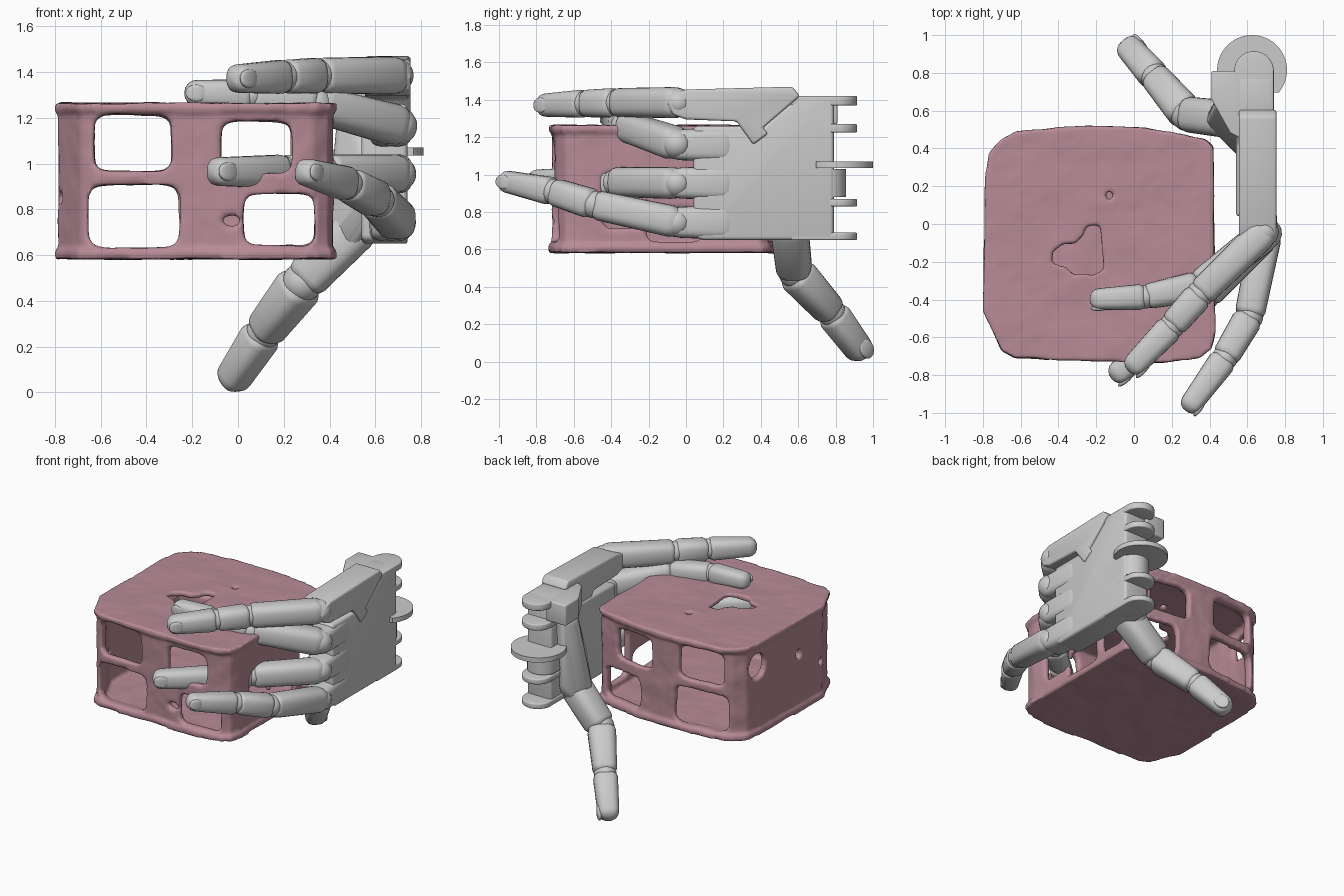
import bpy, bmesh, math
from mathutils import Vector

if "Cube" in bpy.data.objects:
    bpy.data.objects.remove(bpy.data.objects["Cube"])

Z = Vector((0, 0, 1))


def add_object(name, bm, angle=35, bevel=0):
    bmesh.ops.recalc_face_normals(bm, faces=bm.faces)
    me = bpy.data.meshes.new(name)
    bm.to_mesh(me)
    bm.free()
    ob = bpy.data.objects.new(name, me)
    bpy.context.collection.objects.link(ob)
    bpy.ops.object.select_all(action='DESELECT')
    ob.select_set(True)
    bpy.context.view_layer.objects.active = ob
    if bevel:
        m = ob.modifiers.new("bevel", 'BEVEL')
        m.width, m.segments = bevel, 3
        m.limit_method = 'ANGLE'
        bpy.ops.object.modifier_apply(modifier=m.name)
    bpy.ops.object.shade_smooth_by_angle(angle=math.radians(angle))
    return ob


def prism(bm, pts, lo, hi, axis):
    """Extrude a 2D outline along an axis (0 x, 1 y, 2 z)."""
    def place(a, b, t):
        return ((t, a, b), (a, t, b), (a, b, t))[axis]
    low = [bm.verts.new(place(a, b, lo)) for a, b in pts]
    high = [bm.verts.new(place(a, b, hi)) for a, b in pts]
    n = len(pts)
    bm.faces.new(low)
    bm.faces.new(high)
    for i in range(n):
        bm.faces.new((low[i], low[(i + 1) % n], high[(i + 1) % n], high[i]))


def spow(v, e):
    return math.copysign(abs(v) ** e, v)


def oval(cx, cy, w, h, e=0.35, n=32):
    """Rounded rectangle outline."""
    return [(cx + w / 2 * spow(math.cos(math.tau * i / n), e),
             cy + h / 2 * spow(math.sin(math.tau * i / n), e)) for i in range(n)]


def ball(c, d, r, scale=(1, 1, 1), e=0.7):
    """Points of a squarish ball whose pole points along d."""
    side = Z.cross(d).normalized()
    up = d.cross(side)
    out = []
    for i in range(9):
        la = -math.pi / 2 + math.pi * i / 8
        for j in range(24):
            lo = math.tau * j / 24
            out.append(c + r * (d * math.sin(la) * scale[0]
                       + math.cos(la) * (side * spow(math.cos(lo), e) * scale[1]
                                         + up * spow(math.sin(lo), e) * scale[2])))
    return out


def hull(bm, pts):
    vs = [bm.verts.new(p) for p in pts]
    bmesh.ops.remove_doubles(bm, verts=vs, dist=1e-5)
    vs = [v for v in vs if v.is_valid]
    res = bmesh.ops.convex_hull(bm, input=vs)
    junk = {v for v in res["geom_interior"] + res["geom_unused"]
            if isinstance(v, bmesh.types.BMVert)}
    bmesh.ops.delete(bm, geom=list(junk), context='VERTS')


def digit(name, path, radii, nail=1):
    """Jointed finger: tapered segments, joint balls and a nail."""
    bm = bmesh.new()
    path = [Vector(p) for p in path]
    last = len(path) - 2
    for i in range(last + 1):
        p, q, r1, r2 = path[i], path[i + 1], radii[i], radii[i + 1]
        d = (q - p).normalized()
        a = p + d * r1 * 0.45
        b = q - d * r2 * (0.9 if i == last else 0.45)
        hull(bm, ball(a, d, r1, (0.6 if i else 1, 1, 1)) + ball(b, d, r2, (0.9 if i == last else 0.6, 1, 1)))
        hull(bm, ball(p, d, r1 * 0.93, e=1))
    out = Z.cross(d).normalized() * nail
    hull(bm, ball(b + out * r2 * 0.85, d, r2, (0.85, 0.25, 0.65), 0.6))
    add_object(name, bm, 50)


# ---- Worn pink frame box ----
outline = [(-0.765, 0.38), (-0.70, 0.45), (-0.62, 0.49), (-0.25, 0.52), (0.05, 0.51), (0.38, 0.45),
           (0.42, 0.41), (0.43, -0.58), (0.41, -0.66), (0.34, -0.71), (0.14, -0.735), (-0.63, -0.71),
           (-0.70, -0.67), (-0.80, -0.46), (-0.785, 0.25)]


def inset(k):
    return [(-0.18 + (x + 0.18) * k, -0.11 + (y + 0.11) * k) for x, y in outline]


# Lid and floor overhang the thinner walls
bm = bmesh.new()
prism(bm, outline, 0.585, 1.262, 2)
box = add_object("frame_box", bm)


def cut(bm, op='DIFFERENCE'):
    cutter = add_object("cutter", bm)
    cutter.hide_render = True
    bpy.context.view_layer.objects.active = box
    m = box.modifiers.new("cut", 'BOOLEAN')
    m.operation, m.solver, m.object = op, 'EXACT', cutter
    bpy.ops.object.modifier_apply(modifier=m.name)
    bpy.data.objects.remove(cutter)


def cut_prism(pts, lo, hi, axis, op='DIFFERENCE'):
    bm = bmesh.new()
    prism(bm, pts, lo, hi, axis)
    cut(bm, op)


square = [(-1, -1), (1, -1), (1, 1), (-1, 1)]
cut_prism(square, 0.622, 1.23, 2)
cut_prism(inset(0.975), 0.60, 1.25, 2, 'UNION')
cut_prism(inset(0.905), 0.622, 1.23, 2)
# Windows shared by the front and back walls
windows = [(-0.46, 1.09, 0.34, 0.25), (-0.455, 0.77, 0.40, 0.28),
           (0.08, 1.07, 0.31, 0.23), (0.18, 0.755, 0.31, 0.23)]
for w in windows:
    cut_prism(oval(*w), -0.9, -0.5, 1)
    cut_prism(oval(*w), 0.3, 0.7, 1)
# Small worn holes in the front pillar and the side walls
cut_prism(oval(-0.03, 0.75, 0.08, 0.05, 1), -0.9, -0.5, 1)
for w in [(-0.33, 0.86, 0.24, 0.30), (-0.06, 0.73, 0.30, 0.18), (0.25, 0.85, 0.22, 0.36)]:
    cut_prism(oval(*w), 0.3, 0.6, 0)
for w in [(0.26, 1.08, 0.16, 0.18), (-0.2, 1.0, 0.05, 0.07), (-0.45, 0.85, 0.05, 0.05)]:
    cut_prism(oval(*w, e=0.8), -0.9, -0.6, 0)
# Ragged hole and pin hole in the lid
cut_prism([(-0.25, -0.01), (-0.18, -0.005), (-0.17, -0.12), (-0.165, -0.24), (-0.21, -0.27), (-0.32, -0.27),
           (-0.36, -0.23), (-0.435, -0.21), (-0.43, -0.14), (-0.38, -0.105), (-0.31, -0.10), (-0.27, -0.06)],
          1.1, 1.4, 2)
cut_prism(oval(-0.13, 0.15, 0.045, 0.05, 1), 1.1, 1.4, 2)

m = box.modifiers.new("remesh", 'REMESH')
m.mode, m.voxel_size, m.use_smooth_shade = 'VOXEL', 0.013, True
m = box.modifiers.new("smooth", 'SMOOTH')
m.factor, m.iterations = 0.5, 3
tex = bpy.data.textures.new("wobble", 'CLOUDS')
tex.noise_scale = 0.2
m = box.modifiers.new("wobble", 'DISPLACE')
m.texture, m.strength, m.mid_level = tex, 0.016, 0.4
mat = bpy.data.materials.new("pink")
mat.diffuse_color = (0.48, 0.26, 0.31, 1)
mat.use_nodes = True
mat.node_tree.nodes["Principled BSDF"].inputs["Base Color"].default_value = mat.diffuse_color
box.data.materials.clear()
box.data.materials.append(mat)

# ---- Palm plates ----
bm = bmesh.new()
prism(bm, [(0.79, 0.65), (0.79, 1.42), (0.60, 1.42), (0.42, 1.26), (0.04, 1.26), (0.04, 0.67), (0.09, 0.65)],
      0.54, 0.74, 0)
add_object("palm", bm, bevel=0.02)
bm = bmesh.new()
prism(bm, [(0.57, 1.47), (0.0, 1.455), (-0.07, 1.43), (-0.10, 1.38), (-0.07, 1.32), (0.0, 1.295), (0.27, 1.285),
           (0.36, 1.16), (0.44, 1.22), (0.41, 1.25), (0.61, 1.42)], 0.555, 0.755, 0)
add_object("index_palm_plate", bm, bevel=0.015)
for name, z in (("middle", 1.16), ("ring", 0.955), ("little", 0.745)):
    bm = bmesh.new()
    d = Vector((0, -1, 0))
    hull(bm, ball(Vector((0.655, 0.2, z)), d, 0.092, (1, 1, 1), 0.5)
         + ball(Vector((0.67, -0.03, z)), d, 0.09, (1, 1, 0.92), 0.5))
    add_object(name + "_knuckle", bm, 50)

# ---- Wrist hinge: lugs and disc ----
bm = bmesh.new()
lug = [(0.53, 0.56)] + [(0.635 - 0.105 * math.cos(math.pi * i / 16), 0.81 + 0.105 * math.sin(math.pi * i / 16))
                        for i in range(17)] + [(0.74, 0.56)]
for lo, hi in ((1.37, 1.42), (1.225, 1.27), (0.83, 0.87), (0.65, 0.69)):
    prism(bm, lug, lo, hi, 2)
add_object("wrist_lugs", bm, bevel=0.008)
bm = bmesh.new()
prism(bm, lug[:1] + [(x, y - 0.06) for x, y in lug[1:-1]] + lug[-1:], 0.88, 1.03, 2)
add_object("wrist_core", bm)
bm = bmesh.new()
prism(bm, [(0.625 + 0.185 * math.cos(math.radians(a)), 0.815 + 0.185 * math.sin(math.radians(a)))
           for a in range(-40, 221, 5)], 1.035, 1.07, 2)
add_object("wrist_disc", bm)

# ---- Thumb mount ----
bm = bmesh.new()
d = Vector((-0.6, 0.3, -0.7)).normalized()
hull(bm, ball(Vector((0.54, 0.60, 0.75)), d, 0.09) + ball(Vector((0.52, 0.65, 1.22)), d, 0.08)
     + ball(Vector((0.60, 0.40, 0.85)), d, 0.06) + ball(Vector((0.48, 0.56, 0.68)), d, 0.09))
add_object("thumb_mount", bm, 50)
bm = bmesh.new()
prism(bm, [(0.41, 0.81), (0.57, 0.81), (0.57, 0.45), (0.51, 0.48), (0.41, 0.66)], 1.27, 1.42, 2)
add_object("thumb_guard", bm, bevel=0.01)

# ---- Fingers and thumb ----
digit("index_finger", [(0.69, -0.04, 1.385), (0.35, -0.37, 1.385), (0.20, -0.54, 1.38), (-0.03, -0.78, 1.37)],
      [0.083, 0.078, 0.074, 0.063])
digit("middle_finger", [(0.70, -0.05, 1.165), (0.34, -0.33, 1.26), (0.06, -0.385, 1.30), (-0.235, -0.40, 1.31)],
      [0.09, 0.08, 0.068, 0.057])
digit("ring_finger", [(0.70, -0.05, 0.955), (0.38, -0.38, 0.96), (0.20, -0.55, 0.965), (-0.12, -0.82, 0.965)],
      [0.085, 0.08, 0.074, 0.063])
digit("little_finger", [(0.70, -0.05, 0.745), (0.61, -0.49, 0.84), (0.48, -0.71, 0.91), (0.275, -0.99, 0.97)],
      [0.085, 0.08, 0.074, 0.059])
digit("thumb", [(0.54, 0.55, 0.74), (0.28, 0.58, 0.48), (0.11, 0.78, 0.26), (-0.045, 0.955, 0.025)],
      [0.10, 0.095, 0.082, 0.072], -1)
